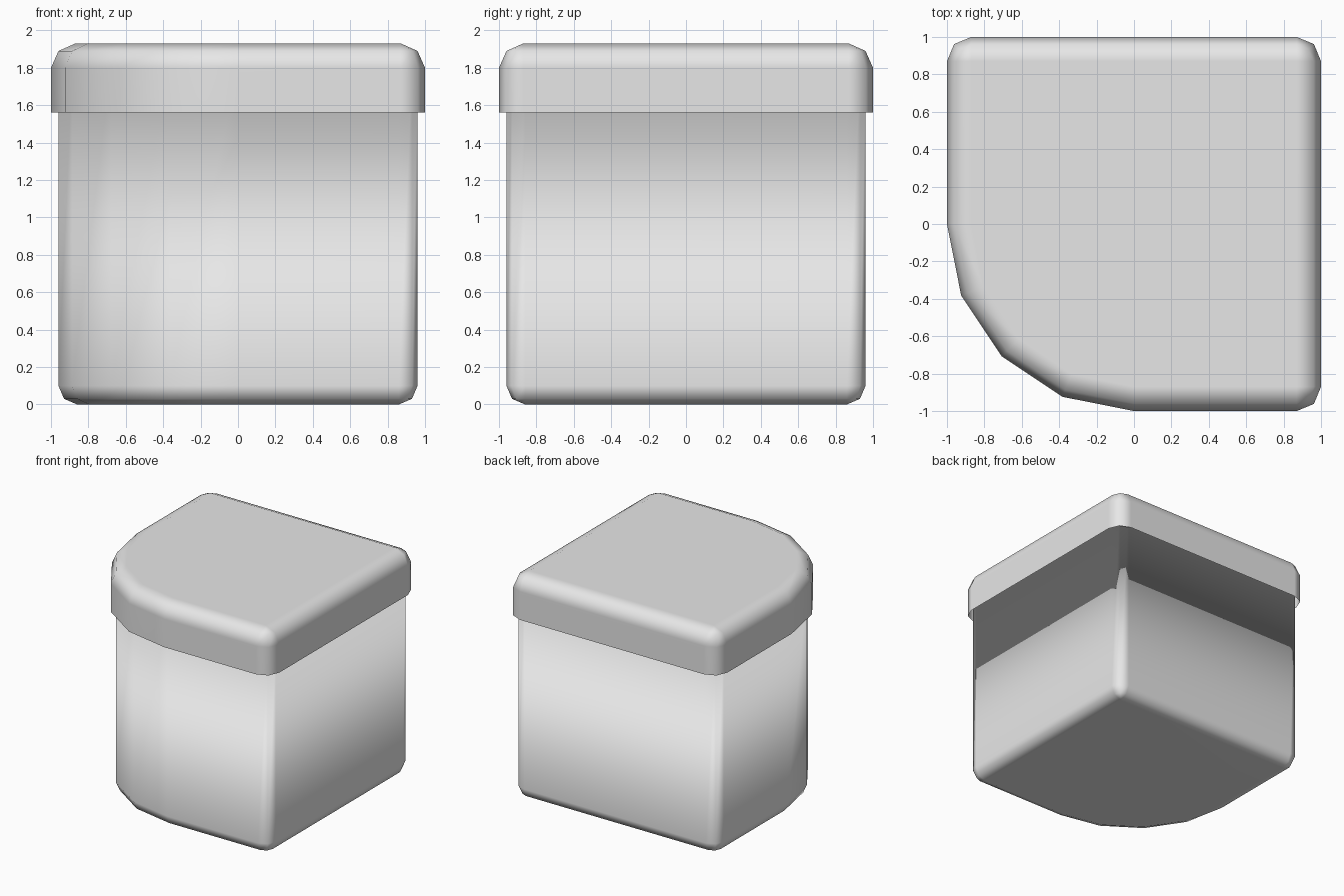
import bpy
import bmesh
from math import cos, sin, pi

cube = bpy.data.objects.get("Cube")
if cube:
    bpy.data.objects.remove(cube, do_unlink=True)

grey = bpy.data.materials.new("light grey")
grey.use_nodes = True
grey.diffuse_color = (0.8, 0.8, 0.8, 1)
grey.node_tree.nodes["Principled BSDF"].inputs["Base Color"].default_value = (0.8, 0.8, 0.8, 1)


def outline(half, radius, inset):
    """Square plan with three small round corners and one large one at front right."""
    points = []
    for i, (sx, sy) in enumerate([(1, 1), (-1, 1), (-1, -1), (1, -1)]):
        large = i == 2
        r, steps = (half, 4) if large else (radius, 2)
        centre = half - r
        for k in range(steps + 1):
            a = (i + k / steps) * pi / 2
            points.append((sx * centre + (r - inset) * cos(a),
                           sy * centre + (r - inset) * sin(a)))
    return points


def shell(name, half, radius, levels, cap_bottom):
    """Loft the plan through (inset, height) levels, bottom to top."""
    bm = bmesh.new()
    rings = [[bm.verts.new((x, y, z)) for x, y in outline(half, radius, inset)]
             for inset, z in levels]
    for low, high in zip(rings, rings[1:]):
        for i in range(len(low)):
            j = (i + 1) % len(low)
            bm.faces.new((low[i], low[j], high[j], high[i]))
    bm.faces.new(rings[-1])
    if cap_bottom:
        bm.faces.new(rings[0][::-1])
    bmesh.ops.remove_doubles(bm, verts=bm.verts, dist=0.0005)
    for face in bm.faces:
        face.smooth = True
    mesh = bpy.data.meshes.new(name)
    bm.to_mesh(mesh)
    bm.free()
    mesh.materials.append(grey)
    obj = bpy.data.objects.new(name, mesh)
    bpy.context.collection.objects.link(obj)
    # Keep the broad walls flat and the rounded edges soft
    normals = obj.modifiers.new("weighted normals", "WEIGHTED_NORMAL")
    normals.weight = 90
    return obj


# Box body with a rounded base, reaching up inside the lid
body = shell("box_body", 0.96, 0.1, [(0.1, 0), (0.03, 0.03), (0, 0.1), (0, 1.8)], True)
for edge in body.data.edges:
    edge.use_edge_sharp = all(body.data.vertices[v].co.z > 1.7 for v in edge.vertices)

# Overhanging lid, open underneath, with a rounded top rim
shell("lid", 1.0, 0.13, [(0, 1.56), (0, 1.8), (0.04, 1.89), (0.13, 1.93)], False)
